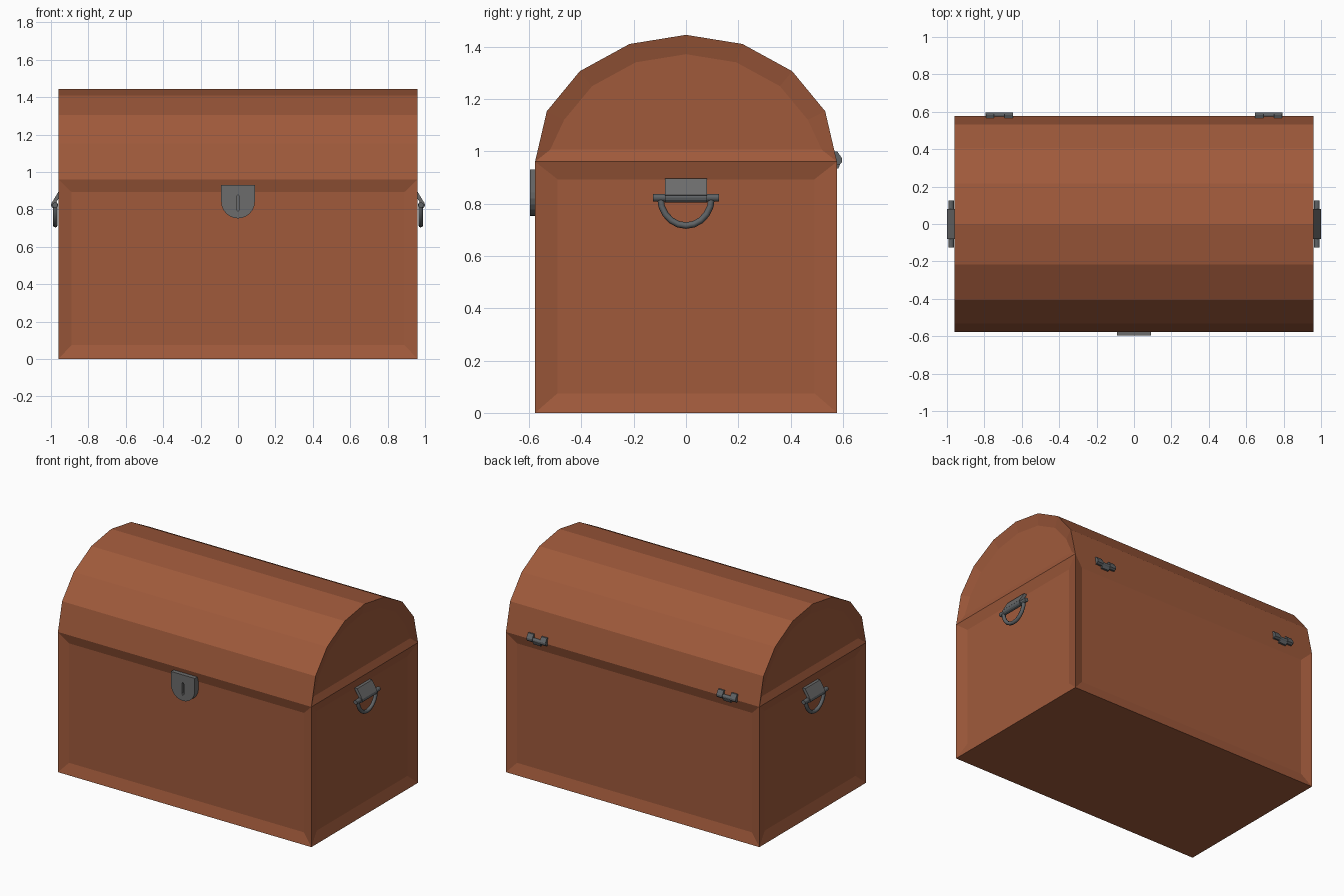
import bpy, bmesh, math
from mathutils import Vector

if "Cube" in bpy.data.objects:
    bpy.data.objects.remove(bpy.data.objects["Cube"])


def material(name, col):
    m = bpy.data.materials.new(name)
    m.diffuse_color = (*col, 1)
    m.use_nodes = True
    m.node_tree.nodes["Principled BSDF"].inputs["Base Color"].default_value = m.diffuse_color
    return m


WOOD = material("brown wood", (0.35, 0.102, 0.044))
IRON = material("grey iron", (0.15, 0.15, 0.15))
DARK = material("dark iron", (0.115, 0.125, 0.132))


def finish(bm, name, mat):
    bmesh.ops.recalc_face_normals(bm, faces=bm.faces)
    me = bpy.data.meshes.new(name)
    bm.to_mesh(me)
    bm.free()
    me.materials.append(mat)
    ob = bpy.data.objects.new(name, me)
    bpy.context.collection.objects.link(ob)
    return ob


def prism_bm(pts, axis, a, b):
    """Extrude a 2D profile along x (u=y, v=z) or y (u=x, v=z)."""
    bm = bmesh.new()
    put = (lambda u, v, t: (t, u, v)) if axis == 'x' else (lambda u, v, t: (u, t, v))
    lo = [bm.verts.new(put(u, v, a)) for u, v in pts]
    hi = [bm.verts.new(put(u, v, b)) for u, v in pts]
    bm.faces.new(lo)
    bm.faces.new(hi)
    n = len(pts)
    for i in range(n):
        j = (i + 1) % n
        bm.faces.new((lo[i], lo[j], hi[j], hi[i]))
    bmesh.ops.recalc_face_normals(bm, faces=bm.faces)
    return bm


def prism(name, pts, axis, a, b, mat):
    return finish(prism_bm(pts, axis, a, b), name, mat)


def circle(cu, cv, r, n=12):
    return [(cu + r * math.cos(2 * math.pi * i / n),
             cv + r * math.sin(2 * math.pi * i / n)) for i in range(n)]


HX, HY, ZS, DEPTH = 0.96, 0.577, 0.96, 0.02

# chest base with a sunken panel on each of the four walls
bm = prism_bm([(-HY, 0), (HY, 0), (HY, ZS), (-HY, ZS)], 'x', -HX, HX)
bm.normal_update()
for f in [f for f in bm.faces if abs(f.normal.z) < 0.5]:
    n = f.normal.copy()
    bmesh.ops.inset_individual(bm, faces=[f], thickness=0.05)
    for v in f.verts:
        v.co.z = 0.893 if v.co.z > 0.5 else 0.075
        if abs(n.x) > 0.5:
            v.co.y = math.copysign(0.491, v.co.y)
        else:
            v.co.x = math.copysign(0.89, v.co.x)
        v.co -= n * DEPTH
finish(bm, "chest_base", WOOD)

# arched lid with a sunken panel at each end
half = [(HY, ZS), (0.532, 1.153), (0.406, 1.306), (0.216, 1.41)]
arch = half + [(0, 1.445)] + [(-y, z) for y, z in reversed(half)]
bm = prism_bm(arch, 'x', -HX, HX)
bm.normal_update()
for f in [f for f in bm.faces if abs(f.normal.x) > 0.9]:
    n = f.normal.copy()
    bmesh.ops.inset_individual(bm, faces=[f], thickness=0.074)
    for v in f.verts:
        v.co -= n * DEPTH
finish(bm, "arched_lid", WOOD)

# lock plate with rounded bottom and a keyhole slot
plate = [(0.09, 0.93), (-0.09, 0.93)]
plate += [(-0.09 * math.cos(math.pi * i / 12), 0.842 - 0.09 * math.sin(math.pi * i / 12))
          for i in range(13)]
lock = prism("lock_plate", plate, 'y', -0.597, -0.555, IRON)
slot = [(x * 0.008, z) for x, z in ((-1, .80), (0, .79), (1, .80), (1, .87), (0, .88), (-1, .87))]
cutter = prism("keyhole_cutter", slot, 'y', -0.62, -0.58, IRON)
cutter.hide_render = True
cutter.hide_viewport = True
mod = lock.modifiers.new("keyhole", 'BOOLEAN')
mod.operation = 'DIFFERENCE'
mod.solver = 'EXACT'
mod.object = cutter

# side handles: sloping strap, curl round the bar, bar and hanging ring
for s, side in ((1, "right"), (-1, "left")):
    strap = [(s * x, z) for x, z in ((0.938, 0.895), (0.96, 0.895), (0.998, 0.832),
                                     (0.982, 0.822), (0.945, 0.88))]
    prism(f"{side}_handle_strap", strap, 'y', -0.081, 0.081, IRON)
    prism(f"{side}_handle_curl", circle(s * 0.981, 0.823, 0.019), 'y', -0.081, 0.081, DARK)
    prism(f"{side}_handle_bar", circle(s * 0.978, 0.823, 0.0145), 'y', -0.126, 0.126, DARK)
    cu = bpy.data.curves.new(f"{side}_handle_ring", 'CURVE')
    cu.dimensions = '3D'
    cu.bevel_depth = 0.0125
    cu.bevel_resolution = 2
    cu.use_fill_caps = True
    sp = cu.splines.new('POLY')
    sp.points.add(10)
    for i, p in enumerate(sp.points):
        t = math.pi * i / 10
        p.co = (s * 0.977, 0.098 * math.cos(t), 0.823 - 0.107 * math.sin(t), 1)
    cu.materials.append(DARK)
    ring = bpy.data.objects.new(f"{side}_handle_ring", cu)
    bpy.context.collection.objects.link(ring)
    bpy.ops.object.select_all(action='DESELECT')
    ring.select_set(True)
    bpy.context.view_layer.objects.active = ring
    bpy.ops.object.convert(target='MESH')

# back hinges: barrel, two upper knuckles and one lower leaf
upper = [(0.55, 1.0), (0.578, 1.0), (0.597, 0.972), (0.597, 0.958), (0.585, 0.948), (0.55, 0.948)]
lower = [(0.55, 0.935), (0.583, 0.935), (0.592, 0.96), (0.588, 0.974), (0.55, 0.974)]
for s, side in ((1, "right"), (-1, "left")):
    c = s * 0.72
    prism(f"{side}_hinge_barrel", circle(0.582, 0.965, 0.013), 'x', c - 0.073, c + 0.073, DARK)
    prism(f"{side}_hinge_leaf", lower, 'x', c - 0.028, c + 0.028, DARK)
    for k in (-1, 1):
        e = c + k * 0.05
        prism(f"{side}_hinge_knuckle", upper, 'x', e - 0.022, e + 0.022, DARK)
